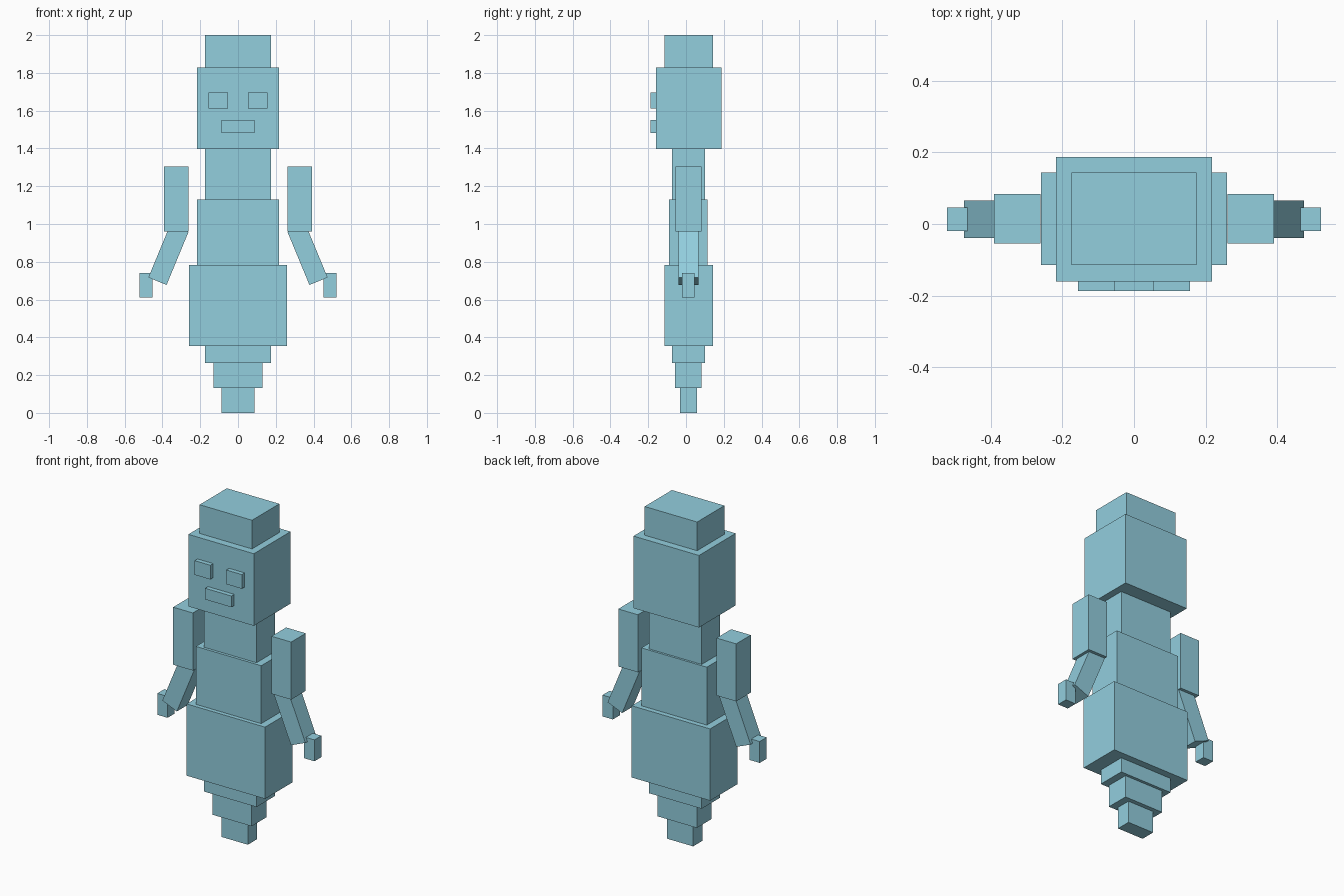
import bpy
import math
from mathutils import Matrix, Vector

cube = bpy.data.objects.get("Cube")
if cube:
    bpy.data.objects.remove(cube, do_unlink=True)

# Single flat colour
blue = bpy.data.materials.new("pale_blue")
blue.use_nodes = True
colour = (0.29, 0.62, 0.73, 1.0)
blue.diffuse_color = colour
blue.node_tree.nodes["Principled BSDF"].inputs["Base Color"].default_value = colour


def box(name, x, y, z, tilt=0.0):
    """Box from (min, max) ranges, tilted about the y axis through its centre."""
    ranges = (x, y, z)
    centre = Vector([(a + b) / 2 for a, b in ranges])
    size = [b - a for a, b in ranges]
    bpy.ops.mesh.primitive_cube_add(size=1, location=(0, 0, 0))
    obj = bpy.context.object
    obj.name = obj.data.name = name
    obj.data.transform(Matrix.Rotation(tilt, 4, 'Y') @ Matrix.Diagonal((*size, 1)))
    obj.location = centre
    obj.data.materials.append(blue)
    return obj


# Stacked body: name, half width, y range, z range
body = [
    ("tail_tip", 0.087, (-0.031, 0.057), (0.0, 0.132)),
    ("tail_middle", 0.13, (-0.057, 0.083), (0.132, 0.265)),
    ("tail_base", 0.174, (-0.073, 0.10), (0.265, 0.353)),
    ("hips", 0.26, (-0.115, 0.143), (0.353, 0.783)),
    ("chest", 0.217, (-0.09, 0.113), (0.783, 1.13)),
    ("neck", 0.174, (-0.073, 0.10), (1.13, 1.396)),
    ("head", 0.217, (-0.16, 0.187), (1.396, 1.828)),
    ("hat", 0.174, (-0.115, 0.143), (1.828, 2.0)),
    ("mouth", 0.087, (-0.187, -0.16), (1.483, 1.55)),
]
for name, half, y, z in body:
    box(name, (-half, half), y, z)

# Forearm swings outwards from the inner lower corner of the upper arm
TILT = math.radians(22.5)
WIDTH, LENGTH = 0.104, 0.304
across = Vector((math.cos(TILT), 0, math.sin(TILT)))
along = Vector((math.sin(TILT), 0, -math.cos(TILT)))
mid = Vector((0.262, 0, 0.958)) + across * WIDTH / 2 + along * LENGTH / 2

# Eyes and arms on both sides
for side, s in (("left", 1), ("right", -1)):
    def span(a, b):
        return tuple(sorted((s * a, s * b)))

    box(side + "_eye", span(0.053, 0.156), (-0.187, -0.16), (1.612, 1.697))
    box(side + "_upper_arm", span(0.261, 0.391), (-0.055, 0.083), (0.96, 1.305))
    box(side + "_forearm", span(mid.x - WIDTH / 2, mid.x + WIDTH / 2), (-0.039, 0.065),
        (mid.z - LENGTH / 2, mid.z + LENGTH / 2), -s * TILT)
    box(side + "_hand", span(0.453, 0.521), (-0.02, 0.046), (0.612, 0.74))
